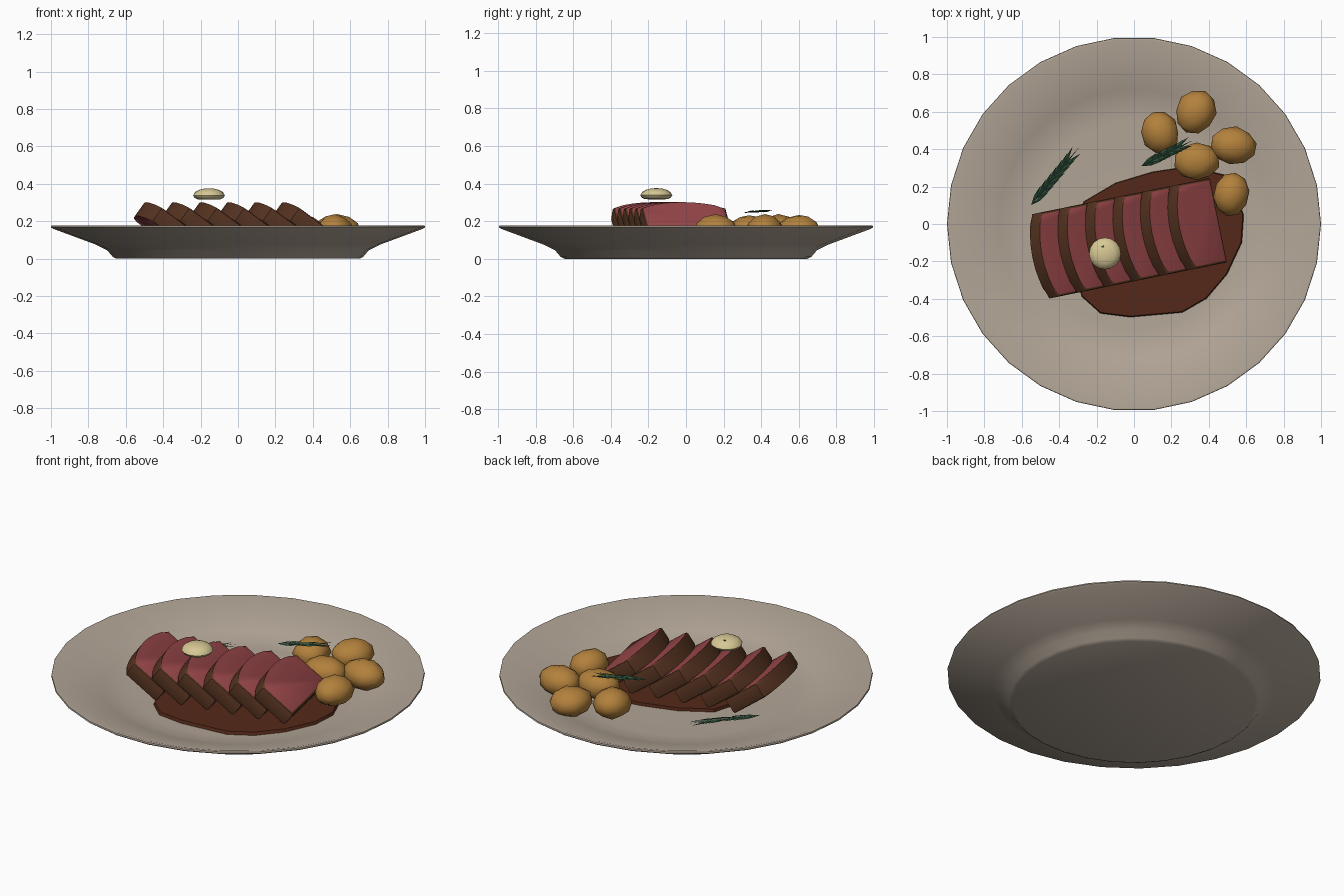
import bpy, bmesh, math, random
from mathutils import Vector, Matrix, noise

if "Cube" in bpy.data.objects:
    bpy.data.objects.remove(bpy.data.objects["Cube"])

random.seed(4)


def material(name, rgb):
    m = bpy.data.materials.new(name)
    m.diffuse_color = (*rgb, 1)
    m.use_nodes = True
    m.node_tree.nodes["Principled BSDF"].inputs["Base Color"].default_value = m.diffuse_color
    return m


CERAMIC = material("ceramic", (0.45, 0.38, 0.31))
PINK = material("pink_meat", (0.33, 0.065, 0.07))
CRUST = material("seared_crust", (0.10, 0.036, 0.016))
SAUCE = material("sauce", (0.09, 0.022, 0.01))
GOLD = material("roast_gold", (0.45, 0.22, 0.045))
BUTTER = material("butter", (0.68, 0.58, 0.30))
HERB = material("herb", (0.03, 0.085, 0.045))


def finish(bm, name, mats, angle=40):
    bmesh.ops.recalc_face_normals(bm, faces=bm.faces)
    me = bpy.data.meshes.new(name)
    bm.to_mesh(me)
    bm.free()
    for m in mats:
        me.materials.append(m)
    ob = bpy.data.objects.new(name, me)
    bpy.context.collection.objects.link(ob)
    bpy.ops.object.select_all(action='DESELECT')
    ob.select_set(True)
    bpy.context.view_layer.objects.active = ob
    bpy.ops.object.shade_smooth_by_angle(angle=math.radians(angle))
    return ob


def lathe(name, profile, mat, steps, centre=(0, 0, 0)):
    bm = bmesh.new()
    vs = [bm.verts.new((r, 0, z)) for r, z in profile]
    es = [bm.edges.new(p) for p in zip(vs, vs[1:])]
    bmesh.ops.spin(bm, geom=vs + es, cent=(0, 0, 0), axis=(0, 0, 1),
                   angle=2 * math.pi, steps=steps, use_duplicate=False)
    bmesh.ops.remove_doubles(bm, verts=bm.verts, dist=1e-4)
    bmesh.ops.translate(bm, verts=bm.verts, vec=centre)
    return finish(bm, name, [mat])


# Plate: one closed lathed profile, 30 sides
lathe("plate", [(0, 0), (0.65, 0), (0.67, 0.01), (0.70, 0.045), (0.76, 0.075),
                (0.99, 0.16), (1.0, 0.168), (0.998, 0.176), (0.985, 0.178),
                (0.72, 0.092), (0.64, 0.072), (0.56, 0.066), (0, 0.066)],
      CERAMIC, 30)

# Sauce pool: flat irregular slab
pool = [(0.59, 0.05), (0.58, -0.10), (0.50, -0.27), (0.39, -0.40), (0.26, -0.475),
        (-0.02, -0.50), (-0.18, -0.48), (-0.28, -0.39), (-0.35, -0.15),
        (-0.27, 0.12), (-0.10, 0.22), (0.10, 0.28), (0.30, 0.31), (0.50, 0.26)]
bm = bmesh.new()
low = [bm.verts.new((x, y, 0.06)) for x, y in pool]
top = [bm.verts.new((x * 0.985, y * 0.985, 0.083)) for x, y in pool]
bm.faces.new(low)
bm.faces.new(top)
for i in range(len(pool)):
    j = (i + 1) % len(pool)
    bm.faces.new((low[i], low[j], top[j], top[i]))
finish(bm, "sauce_pool", [SAUCE])

# Steak slices: domed slabs leaning on each other along a turned row
LEAN, THICK = math.radians(36), 0.09
TURN = Matrix.Rotation(math.radians(11.5), 4, 'Z')
outline = [(-0.23, 0), (0.23, 0)]
for k in range(9):
    v = 0.23 * (1 - k / 4)
    outline.append((v, 0.216 + 0.05 * (1 - (v / 0.23) ** 2)))


def slice_point(ub, v, h, n):
    p = Vector((ub - h * math.cos(LEAN) - n * math.sin(LEAN), v - 0.07,
                0.145 + h * math.sin(LEAN) - n * math.cos(LEAN)))
    return TURN @ p


for s in range(6):
    ub = 0.45 - 0.15 * (5 - s)
    bm = bmesh.new()
    front = [bm.verts.new(slice_point(ub, v, h, 0)) for v, h in outline]
    back = [bm.verts.new(slice_point(ub, v, h, THICK)) for v, h in outline]
    caps = [bm.faces.new(front), bm.faces.new(back)]
    for i in range(len(outline)):
        j = (i + 1) % len(outline)
        bm.faces.new((front[i], front[j], back[j], back[i])).material_index = 1
    rim = list({e for f in caps for e in f.edges})
    bmesh.ops.bevel(bm, geom=rim, offset=0.012, segments=2, profile=0.5,
                    affect='EDGES', material=1)
    finish(bm, f"steak_slice_{s + 1}", [PINK, CRUST])

# Butter pat with a herb fleck
lathe("butter_pat", [(0, 0.315), (0.06, 0.317), (0.078, 0.326), (0.085, 0.338),
                     (0.075, 0.355), (0.055, 0.367), (0.028, 0.374), (0, 0.376)],
      BUTTER, 16, (-0.155, -0.158, 0))
bm = bmesh.new()
bmesh.ops.create_icosphere(bm, subdivisions=1, radius=0.014)
bmesh.ops.scale(bm, verts=bm.verts, vec=(1, 0.8, 0.3))
bmesh.ops.translate(bm, verts=bm.verts, vec=(-0.165, -0.125, 0.369))
finish(bm, "herb_fleck", [HERB])

# Roast potatoes: lumpy low-poly balls
for i, (x, y, rx, ry, turn) in enumerate([
        (0.14, 0.49, 0.10, 0.115, 20), (0.33, 0.60, 0.105, 0.12, -25),
        (0.53, 0.42, 0.125, 0.10, -10), (0.335, 0.335, 0.125, 0.10, 0),
        (0.52, 0.16, 0.095, 0.118, -12)]):
    bm = bmesh.new()
    bmesh.ops.create_icosphere(bm, subdivisions=2, radius=1)
    for v in bm.verts:
        v.co *= 1 + 0.09 * noise.noise(v.co * 1.6 + Vector((i * 7, 3, 1)))
    bmesh.ops.scale(bm, verts=bm.verts, vec=(rx, ry, 0.082))
    bmesh.ops.rotate(bm, verts=bm.verts, matrix=Matrix.Rotation(math.radians(turn), 3, 'Z'))
    bmesh.ops.translate(bm, verts=bm.verts, vec=(x, y, 0.153))
    finish(bm, f"potato_{i + 1}", [GOLD], 60)


# Rosemary sprigs: thin stem with slim needles on both sides
def sprig(name, a, b, needle):
    a, b = Vector(a), Vector(b)
    d = b - a
    length = d.length
    bm = bmesh.new()

    def blade(start, ang, size, rise, r):
        m = (Matrix.Translation(start) @ Matrix.Rotation(ang, 4, 'Z')
             @ Matrix.Rotation(-rise, 4, 'Y'))
        tail, tip = [bm.verts.new(m @ Vector((t, 0, 0))) for t in (0, size)]
        ring = [bm.verts.new(m @ Vector((size * 0.45, y, z)))
                for y, z in ((r, 0), (0, r * 0.4), (-r, 0), (0, -r * 0.4))]
        for k in range(4):
            bm.faces.new((tail, ring[k], ring[k - 1]))
            bm.faces.new((tip, ring[k], ring[k - 1]))

    blade(Vector(), 0, length, 0, 0.008)
    for k in range(7):
        for side in (-1, 1):
            x = (length - needle) * k / 6.5
            blade(Vector((x, 0, 0)), side * 0.24, needle, random.uniform(-0.02, 0.08), 0.009)
    rot = d.to_track_quat('X', 'Z').to_matrix()
    bmesh.ops.rotate(bm, verts=bm.verts, matrix=rot)
    bmesh.ops.translate(bm, verts=bm.verts, vec=a)
    finish(bm, name, [HERB], 20)


sprig("rosemary_left", (-0.55, 0.10, 0.115), (-0.29, 0.415, 0.115), 0.12)
sprig("rosemary_on_potatoes", (0.04, 0.31, 0.245), (0.32, 0.45, 0.255), 0.11)
